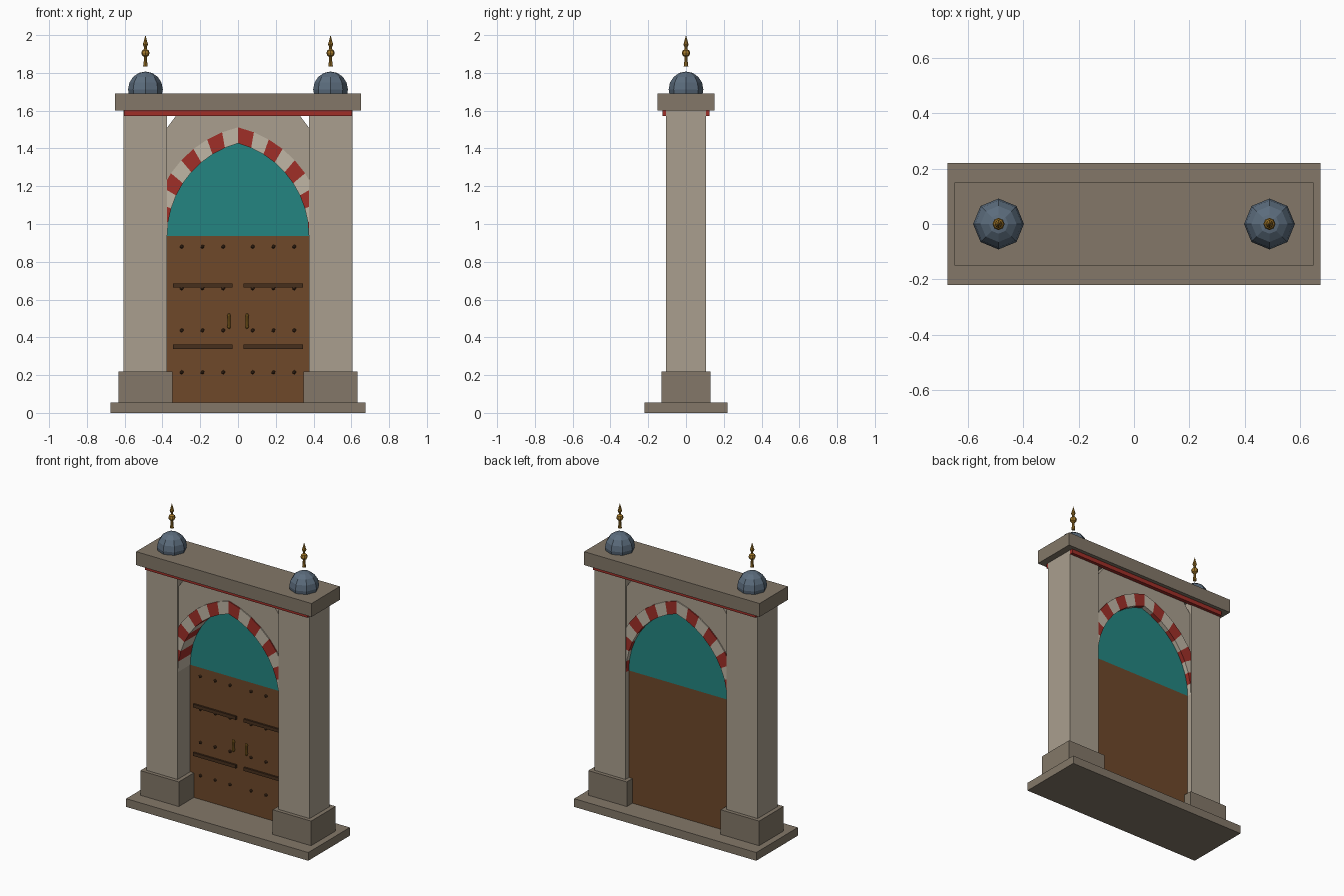
import bpy, bmesh, math
from mathutils import Vector

if "Cube" in bpy.data.objects:
    bpy.data.objects.remove(bpy.data.objects["Cube"])

def material(name, rgb):
    m = bpy.data.materials.new(name)
    m.diffuse_color = (*[(v / 255) ** 2.2 for v in rgb], 1)
    m.use_nodes = True
    m.node_tree.nodes["Principled BSDF"].inputs["Base Color"].default_value = m.diffuse_color
    return m

STONE = material("pale_stone", (168, 157, 141))
DARK = material("dark_stone", (130, 119, 104))
CREAM = material("cream_stone", (190, 180, 163))
RED = material("red_stone", (158, 50, 44))
TEAL = material("teal_tile", (40, 132, 128))
WOOD = material("wood", (110, 74, 46))
IRON = material("iron", (72, 50, 34))
SLATE = material("slate", (92, 108, 124))
GOLD = material("gold", (160, 118, 45))

def finish(name, bm, mat):
    bmesh.ops.recalc_face_normals(bm, faces=bm.faces)
    me = bpy.data.meshes.new(name)
    bm.to_mesh(me)
    bm.free()
    me.materials.append(mat)
    ob = bpy.data.objects.new(name, me)
    bpy.context.collection.objects.link(ob)
    return ob

def box(name, x0, x1, y0, y1, z0, z1, mat):
    bm = bmesh.new()
    bmesh.ops.create_cube(bm, size=1)
    for v in bm.verts:
        v.co = Vector(((x0 + x1) / 2 + v.co.x * (x1 - x0),
                       (y0 + y1) / 2 + v.co.y * (y1 - y0),
                       (z0 + z1) / 2 + v.co.z * (z1 - z0)))
    return finish(name, bm, mat)

def slab(name, outline, y0, y1, mat):
    """Extrude an (x, z) outline from y0 to y1."""
    bm = bmesh.new()
    f = bm.faces.new([bm.verts.new((x, y0, z)) for x, z in outline])
    ext = bmesh.ops.extrude_face_region(bm, geom=[f])["geom"]
    for v in ext:
        if isinstance(v, bmesh.types.BMVert):
            v.co.y = y1
    return finish(name, bm, mat)

def lathe(name, profile, x, y, sides, mat):
    """Closed turned shape from (radius, z) pairs."""
    bm = bmesh.new()
    rings = [[bm.verts.new((x + r * math.cos(2 * math.pi * i / sides),
                            y + r * math.sin(2 * math.pi * i / sides), z))
              for i in range(sides)] for r, z in profile]
    for a, b in zip(rings, rings[1:]):
        for i in range(sides):
            j = (i + 1) % sides
            bm.faces.new((a[i], a[j], b[j], b[i]))
    bm.faces.new(rings[0])
    bm.faces.new(rings[-1])
    bmesh.ops.remove_doubles(bm, verts=bm.verts, dist=1e-5)
    return finish(name, bm, mat)

# Pointed arch: two arcs whose centres sit past the middle line
HALF, SPRING, C = 0.375, 0.937, 0.133
R_IN, R_OUT, N = HALF + C, 0.59, 9

def arch(side, r, t):
    """Point on one arc, t = 0 at the apex and 1 at the springing."""
    a = math.acos(C / r) * (1 - t)
    return side * (r * math.cos(a) - C), SPRING + r * math.sin(a)

def arch_line(r):
    return ([arch(-1, r, 1 - i / N) for i in range(N)]
            + [arch(1, r, i / N) for i in range(N + 1)])

# Base, cap and red bands
box("base_step", -0.675, 0.675, -0.22, 0.22, 0, 0.055, DARK)
box("cap_slab", -0.65, 0.65, -0.15, 0.15, 1.6, 1.69, DARK)
box("front_band", -0.603, 0.603, -0.125, -0.1, 1.572, 1.6, RED)
box("back_band", -0.603, 0.603, 0.1, 0.125, 1.572, 1.6, RED)

# Wall over the arch, with clipped upper corners
r_mid = 0.56
z_side = SPRING + math.sqrt(r_mid ** 2 - (HALF + C) ** 2)
inner = [p for p in arch_line(r_mid) if abs(p[0]) < HALF - 0.005]
slab("spandrel", [(-HALF, z_side)] + inner
     + [(HALF, z_side), (HALF, 1.51), (0.308, 1.6), (-0.308, 1.6), (-HALF, 1.51)],
     -0.093, 0.093, STONE)

# Tile panel filling the arch
slab("tympanum", arch_line(R_IN + 0.004), 0.03, 0.07, TEAL)

dome = [(0.088, 1.69), (0.092, 1.712)] + [
    (0.092 * math.cos(math.radians(a)), 1.712 + 0.095 * math.sin(math.radians(a)))
    for a in (22.5, 45, 67.5, 90)]
finial = [(0.012, 1.835), (0.009, 1.86), (0.008, 1.885), (0.018, 1.892), (0.022, 1.905),
          (0.018, 1.918), (0.007, 1.926), (0.007, 1.936), (0.014, 1.95), (0.01, 1.963), (0, 2.0)]

for s, tag in ((-1, "left"), (1, "right")):
    # Columns and plinths
    def side_box(name, a, b, y0, y1, z0, z1, mat):
        box(f"{tag}_{name}", min(s * a, s * b), max(s * a, s * b), y0, y1, z0, z1, mat)
    side_box("plinth", 0.348, 0.633, -0.13, 0.13, 0.055, 0.22, DARK)
    side_box("column", 0.375, 0.605, -0.105, 0.105, 0.22, 1.6, STONE)

    # Alternating arch blocks
    for i in range(N):
        t0, t1 = i / N, (i + 1) / N
        quad = [arch(s, R_IN, t0), arch(s, R_IN, t1), arch(s, R_OUT, t1), arch(s, R_OUT, t0)]
        red = (i % 2 == 0) == (s == 1)
        slab(f"{tag}_arch_block_{i}", quad, -0.1, 0.1, RED if red else CREAM)

    # Door leaf with straps, studs and handle
    side_box("door_leaf", 0, 0.376, 0.03, 0.07, 0.055, 0.937, WOOD)
    for z in (0.35, 0.675):
        side_box("door_strap", 0.03, 0.345, 0.018, 0.032, z - 0.011, z + 0.011, IRON)
    bm = bmesh.new()
    for x in (0.078, 0.188, 0.298):
        for z in (0.215, 0.437, 0.66, 0.88):
            made = bmesh.ops.create_icosphere(bm, subdivisions=1, radius=0.011)
            bmesh.ops.translate(bm, verts=made["verts"], vec=(s * x, 0.027, z))
    finish(f"{tag}_door_studs", bm, IRON)
    lathe(f"{tag}_handle", [(0.005, 0.445), (0.009, 0.455), (0.007, 0.485),
                            (0.009, 0.515), (0.005, 0.525)], s * 0.048, 0.02, 8, GOLD)

    # Corner dome and finial
    lathe(f"{tag}_dome", dome, s * 0.49, 0, 8, SLATE)
    lathe(f"{tag}_finial", finial, s * 0.49, 0, 8, GOLD)
